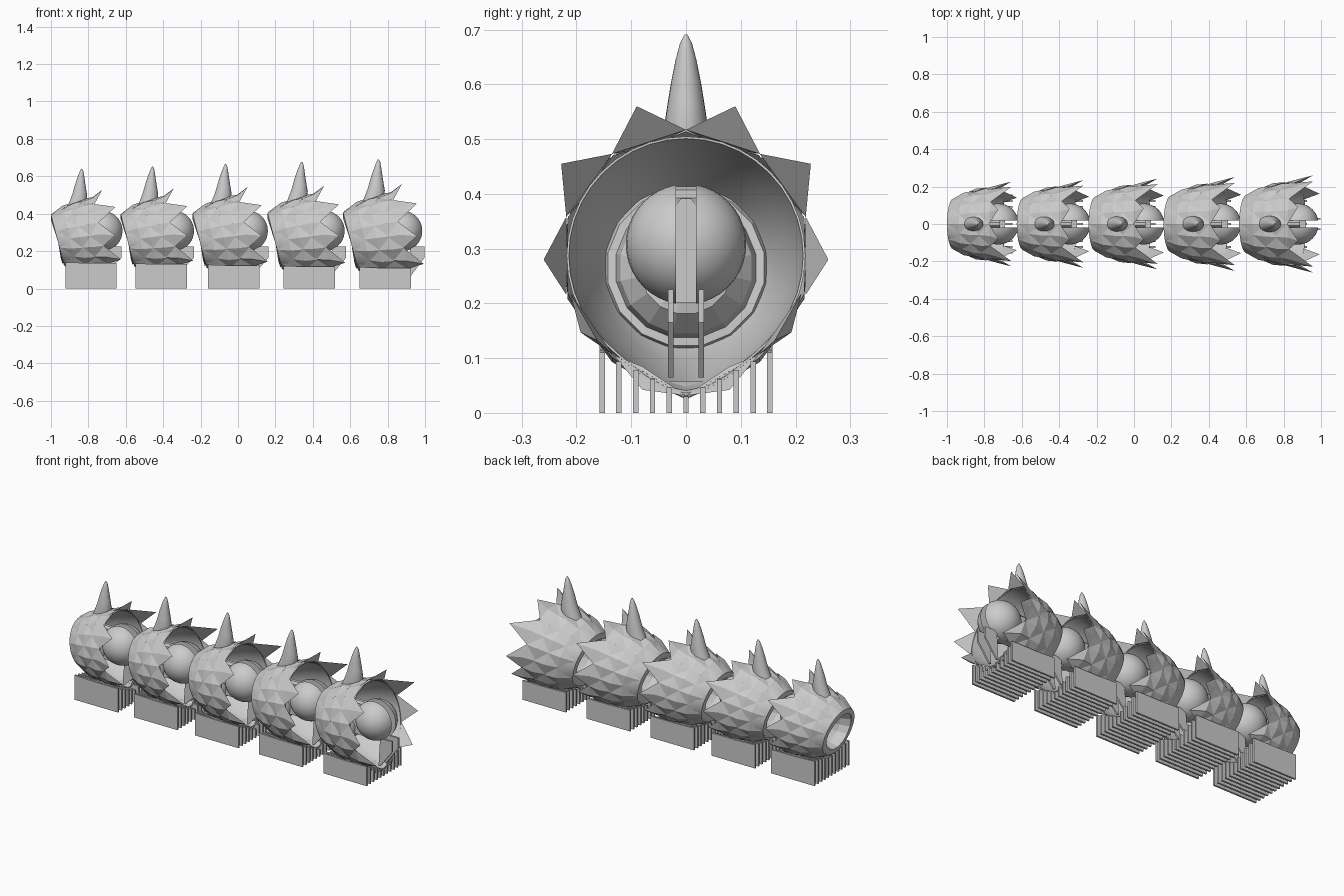
import bpy, bmesh, math
from mathutils import Vector

if "Cube" in bpy.data.objects:
    bpy.data.objects.remove(bpy.data.objects["Cube"])

GREY = (0.6, 0.6, 0.6, 1)
mat = bpy.data.materials.new("plain_grey")
mat.use_nodes = True
mat.diffuse_color = GREY
mat.node_tree.nodes["Principled BSDF"].inputs["Base Color"].default_value = GREY
AXIS = 0.31    # height of the joint axis
STEP = math.radians(36)


def finish(bm, name, smooth=None):
    bmesh.ops.recalc_face_normals(bm, faces=bm.faces[:])
    mesh = bpy.data.meshes.new(name)
    bm.to_mesh(mesh)
    bm.free()
    ob = bpy.data.objects.new(name, mesh)
    bpy.context.collection.objects.link(ob)
    mesh.materials.append(mat)
    if smooth:
        bpy.ops.object.select_all(action='DESELECT')
        ob.select_set(True)
        bpy.context.view_layer.objects.active = ob
        bpy.ops.object.shade_smooth_by_angle(angle=math.radians(smooth))
    return ob


def skin(u, a, lift=0.0):
    """Point on the barrel: u runs rear to front, a is measured from the top."""
    c, s = math.cos(a), math.sin(a)
    r = 0.155 + 0.063 * math.sin(min(max(u, 0), 1) * math.pi / 2) ** 0.75 + lift
    r *= 1 + 0.15 * min(u, 1) * max(0, -c) ** 12
    rear = 0.04 - 0.04 * c
    front = 0.308 - 0.05 * c
    return Vector((rear + (front - rear) * u, r * s, -0.058 + 0.035 * u + r * c))


def loft(bm, rings, closed=False, caps=False):
    loops = [[bm.verts.new(p) for p in ring] for ring in rings]
    pairs = list(zip(loops, loops[1:]))
    if closed:
        pairs.append((loops[-1], loops[0]))
    for a, b in pairs:
        for i in range(len(a)):
            j = (i + 1) % len(a)
            bm.faces.new((a[i], a[j], b[j], b[i]))
    if caps:
        bm.faces.new(loops[0])
        bm.faces.new(loops[-1])


def add_scale(bm, place, root, left, right, ridge, tip):
    v = [bm.verts.new(place(p)) for p in (root, left, right, ridge, tip)]
    for f in ((0, 1, 3), (3, 1, 4), (4, 2, 3), (3, 2, 0), (0, 2, 1), (1, 2, 4)):
        bm.faces.new([v[i] for i in f])


def add_plate(bm, y, outline, thick=0.01):
    loft(bm, [[(x, y + d, z) for x, z in outline] for d in (-thick / 2, thick / 2)], caps=True)


# tips of the front spikes, from the top down one side
TIPS = [(0.315, 0.09, 0.25), (0.395, 0.228, 0.145), (0.395, 0.26, -0.03),
        (0.43, 0.162, -0.178), (0.35, 0.08, -0.225)]

# socket cup, as distance along the axis and radius
CUP = [(0.05, 0.16), (0.09, 0.145), (0.09, 0.13), (0.125, 0.122), (0.165, 0.085), (0.18, 0.01),
       (0.165, 0.01), (0.145, 0.08), (0.105, 0.11), (0.04, 0.125)]


def build_segment(n, x0, s):
    def place(p):
        return Vector((x0 + p[0] * s, p[1] * s, AXIS + p[2] * s))

    # hollow barrel shell, thick at the rear and thin at the mouth
    bm = bmesh.new()
    sides = 40
    us = [k / 8 for k in range(9)]
    walls = [(u, 0.0) for u in us] + [(u, -0.004 - 0.028 * (1 - u)) for u in reversed(us)]
    rings = [[place(skin(u, 2 * math.pi * i / sides, d)) for i in range(sides)] for u, d in walls]
    loft(bm, rings, closed=True)
    finish(bm, f"barrel_shell_{n}", 35)

    # faceted socket cup bulging forward inside the barrel
    bm = bmesh.new()
    turns = [2 * math.pi * (i + 0.5) / 16 for i in range(16)]
    loft(bm, [[place((x - 0.02 * math.cos(t), r * math.sin(t), -0.045 + r * math.cos(t)))
               for t in turns] for x, r in CUP], closed=True)
    finish(bm, f"socket_cup_{n}")

    # staggered rows of keeled scales
    bm = bmesh.new()
    for row, u in enumerate((0.28, 0.52, 0.76)):
        for k in range(10):
            a = STEP * (k + 0.5 * (row % 2))
            add_scale(bm, place, skin(u - 0.26, a, 0.001), skin(u, a - STEP / 2, 0.004),
                      skin(u, a + STEP / 2, 0.004), skin(u, a, 0.013), skin(u + 0.25, a, 0.009))
    finish(bm, f"body_scales_{n}")

    # long front spikes, mirrored
    bm = bmesh.new()
    for side in (1, -1):
        for k, tip in enumerate(TIPS):
            a = STEP * (k + 0.5) * side
            t = Vector((tip[0], tip[1] * side, tip[2]))
            edge = 0.012 if k < 3 else 0.004
            add_scale(bm, place, skin(0.72, a, 0.004), skin(1.0, a - STEP / 2, edge),
                      skin(1.0, a + STEP / 2, edge), skin(1.0, a, 0.02), t)
    finish(bm, f"front_spikes_{n}")

    # curved back horn, its foot sloped to sit on the barrel
    bm = bmesh.new()
    stations = [(0.162, 0.175, 0.058, 0.043), (0.168, 0.195, 0.055, 0.042), (0.174, 0.24, 0.042, 0.036),
                (0.178, 0.29, 0.031, 0.028), (0.183, 0.335, 0.02, 0.019), (0.187, 0.365, 0.011, 0.011),
                (0.188, 0.38, 0.003, 0.003)]
    turns = [math.pi * i / 10 for i in range(20)]
    rings = [[place((x + rx * math.cos(t), ry * math.sin(t), z + 0.35 * rx * math.cos(t)))
              for t in turns] for x, z, rx, ry in stations]
    loft(bm, rings, caps=True)
    finish(bm, f"back_horn_{n}", 50)

    # split joint ball
    bm = bmesh.new()
    for side in (1, -1):
        part = bmesh.new()
        bmesh.ops.create_uvsphere(part, u_segments=32, v_segments=20, radius=0.11)
        cut = bmesh.ops.bisect_plane(part, geom=part.verts[:] + part.edges[:] + part.faces[:],
                                     plane_co=(0, 0.018 * side, 0), plane_no=(0, side, 0),
                                     clear_inner=True)
        rim = [e for e in cut['geom_cut'] if isinstance(e, bmesh.types.BMEdge)]
        bmesh.ops.edgeloop_fill(part, edges=rim)
        bmesh.ops.translate(part, verts=part.verts[:], vec=(x0 + 0.315 * s, 0, AXIS - 0.002))
        mesh = bpy.data.meshes.new("half")
        part.to_mesh(mesh)
        part.free()
        bm.from_mesh(mesh)
        bpy.data.meshes.remove(mesh)
    finish(bm, f"joint_ball_{n}", 35)

    # link bar running through the slot in the ball
    bm = bmesh.new()
    section = [(-0.018, -0.108), (0.018, -0.108), (0.018, 0.07), (0.009, 0.082), (-0.009, 0.082), (-0.018, 0.07)]
    loft(bm, [[(x0 + x * s, y, AXIS + z) for y, z in section] for x in (0.15, 0.325)], caps=True)
    finish(bm, f"link_bar_{n}")

    # row of thin plates under the body, following its belly
    bm = bmesh.new()
    xa = x0 + 0.088 * s
    for k in range(-5, 6):
        out = abs(k) / 5
        rear = AXIS + (-0.228 + 0.033 * out) * s
        front = AXIS + (-0.28 + 0.08 * out) * s
        add_plate(bm, k * 0.0306, [(xa, 0), (xa + 0.275, 0), (xa + 0.275, front),
                                   (xa + 0.12, front + 0.01 * (1 - out)), (xa, rear)])
    finish(bm, f"base_plates_{n}")

    # pair of plates holding the ball
    bm = bmesh.new()
    xe = x0 + 0.435 * s
    low = AXIS - 0.245 * s
    for y in (-0.028, 0.028):
        add_plate(bm, y, [(xe - 0.085, low), (xe - 0.075, low), (xe, 0.165), (xe, 0.225), (xe - 0.075, 0.225)])
    finish(bm, f"ball_plates_{n}")


for n, (x0, s) in enumerate([(-1.0, 0.87), (-0.627, 0.9), (-0.243, 0.935), (0.158, 0.965), (0.562, 1.0)], 1):
    build_segment(n, x0, s)
